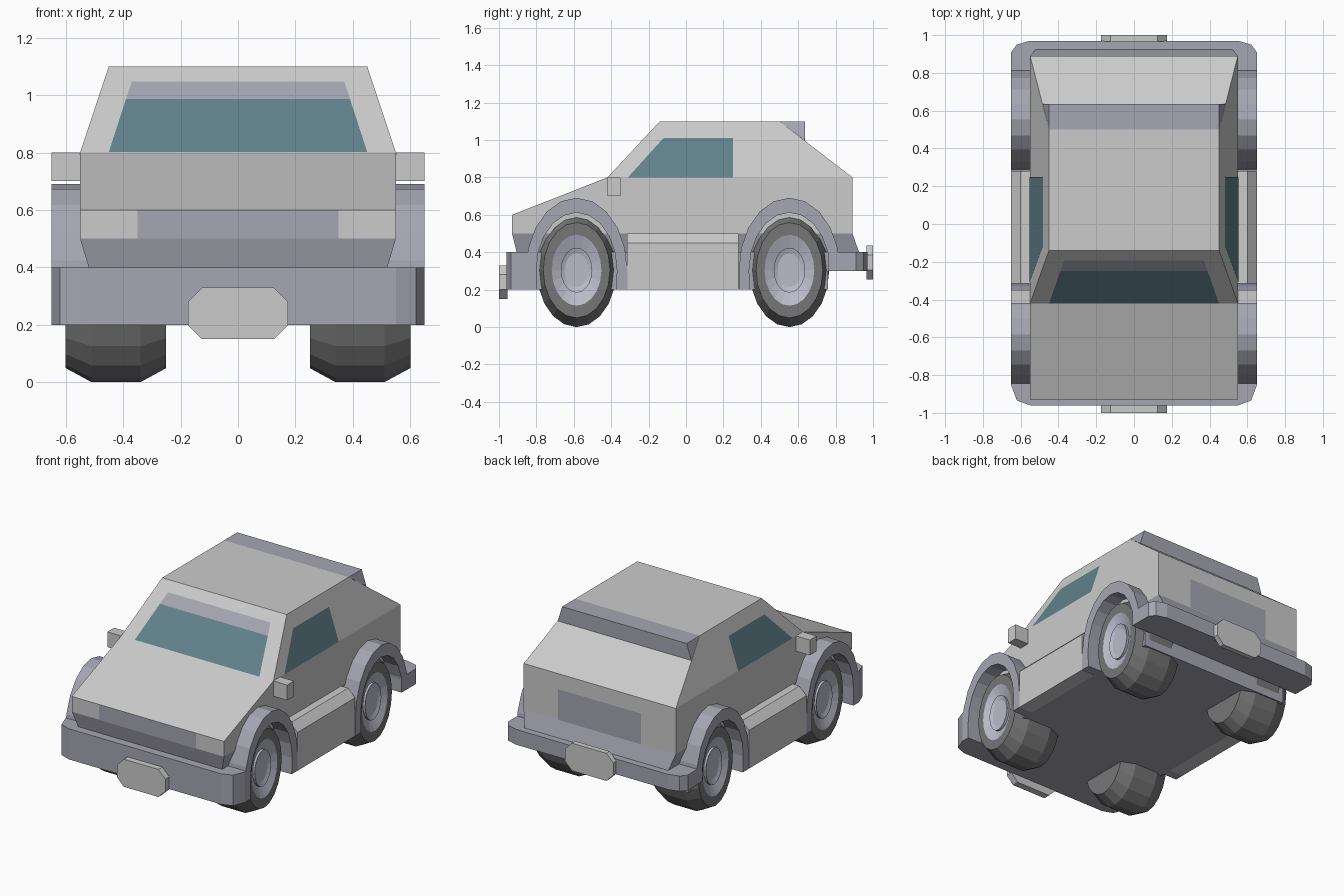
import bpy, bmesh, math
from mathutils import Vector

if "Cube" in bpy.data.objects:
    bpy.data.objects.remove(bpy.data.objects["Cube"])


def material(name, rgb):
    m = bpy.data.materials.new(name)
    m.diffuse_color = (*rgb, 1)
    m.use_nodes = True
    m.node_tree.nodes["Principled BSDF"].inputs["Base Color"].default_value = m.diffuse_color
    return m


PLASTIC = material("dark_plastic", (0.38, 0.38, 0.45))
RUBBER = material("rubber", (0.18, 0.18, 0.18))
RIM = material("rim_metal", (0.5, 0.5, 0.6))
GLASS = material("glass", (0.12, 0.22, 0.26))


def loft(name, rings, mat=None, caps=True):
    """Skin equal-length rings of points, capped at both ends."""
    bm = bmesh.new()
    vs = [[bm.verts.new(p) for p in r] for r in rings]
    n = len(rings[0])
    for a, b in zip(vs, vs[1:]):
        for i in range(n):
            bm.faces.new((a[i], a[(i + 1) % n], b[(i + 1) % n], b[i]))
    if caps:
        bm.faces.new(vs[0])
        bm.faces.new(vs[-1])
    bmesh.ops.recalc_face_normals(bm, faces=bm.faces)
    return finish(name, bm, mat)


def finish(name, bm, mat):
    me = bpy.data.meshes.new(name)
    bm.to_mesh(me)
    bm.free()
    if mat:
        me.materials.append(mat)
    ob = bpy.data.objects.new(name, me)
    bpy.context.collection.objects.link(ob)
    return ob


def panel(name, pts, mat=None):
    """Single flat face set just proud of the body, facing outward."""
    pts = [Vector(p) for p in pts]
    n = (pts[1] - pts[0]).cross(pts[2] - pts[0]).normalized()
    if n.dot(sum(pts, Vector()) / len(pts) - Vector((0, 0, 0.6))) < 0:
        n.negate()
        pts.reverse()
    bm = bmesh.new()
    bm.faces.new([bm.verts.new(p + n * 0.003) for p in pts])
    return finish(name, bm, mat)


def rect(x, y0, y1, z):
    return [(-x, y0, z), (x, y0, z), (x, y1, z), (-x, y1, z)]


def box(name, x0, x1, y0, y1, z0, z1, mat=None):
    return loft(name, [[(x0, y0, z), (x1, y0, z), (x1, y1, z), (x0, y1, z)] for z in (z0, z1)], mat)


# Main body, cabin, tapered skirt and floor
side = [(-.93, .5), (-.93, .6), (-.42, .8), (.89, .8), (.89, .5)]
loft("lower_body", [[(x, y, z) for y, z in side] for x in (-.55, .55)])
loft("cabin", [rect(.55, -.42, .89, .8), rect(.45, -.14, .5, 1.1)])
loft("body_skirt", [rect(.52, -.905, .925, .4), rect(.55, -.93, .89, .5)], PLASTIC)
box("floor_pan", -.55, .55, -.82, .76, .2, .4, PLASTIC)

# Roof spoiler, flush with the cabin sides
loft("roof_spoiler", [[(s * .45, .5, 1.1), (s * .45, .635, 1.1), (s * .483, .635, .998)]
                      for s in (-1, 1)], PLASTIC)

# Bumpers with chamfered corners
def bumper(name, outline, z0, z1):
    ring = outline + [(-x, y) for x, y in reversed(outline)]
    loft(name, [[(x, y, z) for x, y in ring] for z in (z0, z1)], PLASTIC)


bumper("front_bumper", [(.65, -.8), (.65, -.855), (.62, -.935), (.55, -.96)], .2, .4)
bumper("rear_bumper", [(.65, .76), (.65, .91), (.62, .95), (.55, .97)], .3, .4)

# Number plates
for name, ya, yb, z in (("front_plate", -1, -.955, .24), ("rear_plate", .965, 1, .345)):
    octagon = [(sx * px, sz * pz) for sx, sz, pair in (
        (1, 1, ((.175, .04), (.125, .09))), (-1, 1, ((.125, .09), (.175, .04))),
        (-1, -1, ((.175, .04), (.125, .09))), (1, -1, ((.125, .09), (.175, .04)))) for px, pz in pair]
    loft(name, [[(x, y, z + h) for x, h in octagon] for y in (ya, yb)])

# Glass, grille and tailgate panels
def slope(x, z, lean):
    return (x, lean * z, z)


def screen(name, x0, z0, x1, z1, mat):
    y = lambda z: -.42 + (z - .8) / .3 * .28
    panel(name, [(-x0, y(z0), z0), (x0, y(z0), z0), (x1, y(z1), z1), (-x1, y(z1), z1)], mat)


screen("windscreen", .45, .8, .39, .985, GLASS)
screen("sun_strip", .39, .985, .37, 1.045, PLASTIC)
panel("grille", [(-.35, -.93, .5), (.35, -.93, .5), (.35, -.93, .6), (-.35, -.93, .6)], PLASTIC)
panel("tailgate_panel", [(-.3, .89, .5), (.3, .89, .5), (.3, .89, .7), (-.3, .89, .7)], PLASTIC)

# Wheels and arches: stretched circles, 0.7 as long as they are high
N, SQUASH, HUB_Z = 20, .7, .304


def ellipse(x, r, yc, angles):
    return [(x, yc + SQUASH * r * math.sin(a), HUB_Z + r * math.cos(a)) for a in angles]


full = [2 * math.pi * i / N for i in range(N)]
half = [math.pi * (i / 10 - .5) for i in range(11)]
tyre = [(.25, .255), (.34, .304), (.51, .304), (.6, .255), (.6, .19), (.56, .185)]
rim = [(.55, .19), (.6, .19), (.575, .12), (.59, .12), (.58, .09)]

for s, tag in ((-1, "left"), (1, "right")):
    for end, yc, inward in (("front", -.585, 1), ("rear", .553, -1)):
        name = f"{end}_{tag}"
        loft(name + "_tyre", [ellipse(s * x, r, yc, full) for x, r in tyre], RUBBER)
        loft(name + "_rim", [ellipse(s * x, r, yc, full) for x, r in rim], RIM)
        # arch: half ring with a short leg on the side facing the sill
        arc = [[p[1:] for p in ellipse(0, r, yc, half)] for r in (.387, .308)]
        outer, inner = (a[::inward] for a in arc)
        ring = outer + [(outer[-1][0], .2), (inner[-1][0] + inward * -.005, .2)] + inner[::-1]
        loft(name + "_arch", [[(s * x, y, z) for y, z in ring] for x in (.5, .65)], PLASTIC)

    # Sill, mirror and side window
    sill = [(.54, .2), (.65, .2), (.65, .45), (.6, .5), (.54, .5)]
    loft(tag + "_sill", [[(s * x, y, z) for x, z in sill] for y in (-.315, .28)])
    box(tag + "_mirror", s * .55, s * .65, -.42, -.35, .7, .8)
    window = [(-.31, .8), (.25, .8), (.25, 1.01), (-.12, 1.01)]
    panel(tag + "_window", [(s * (.55 - (z - .8) / 3), y, z) for y, z in window], GLASS)
